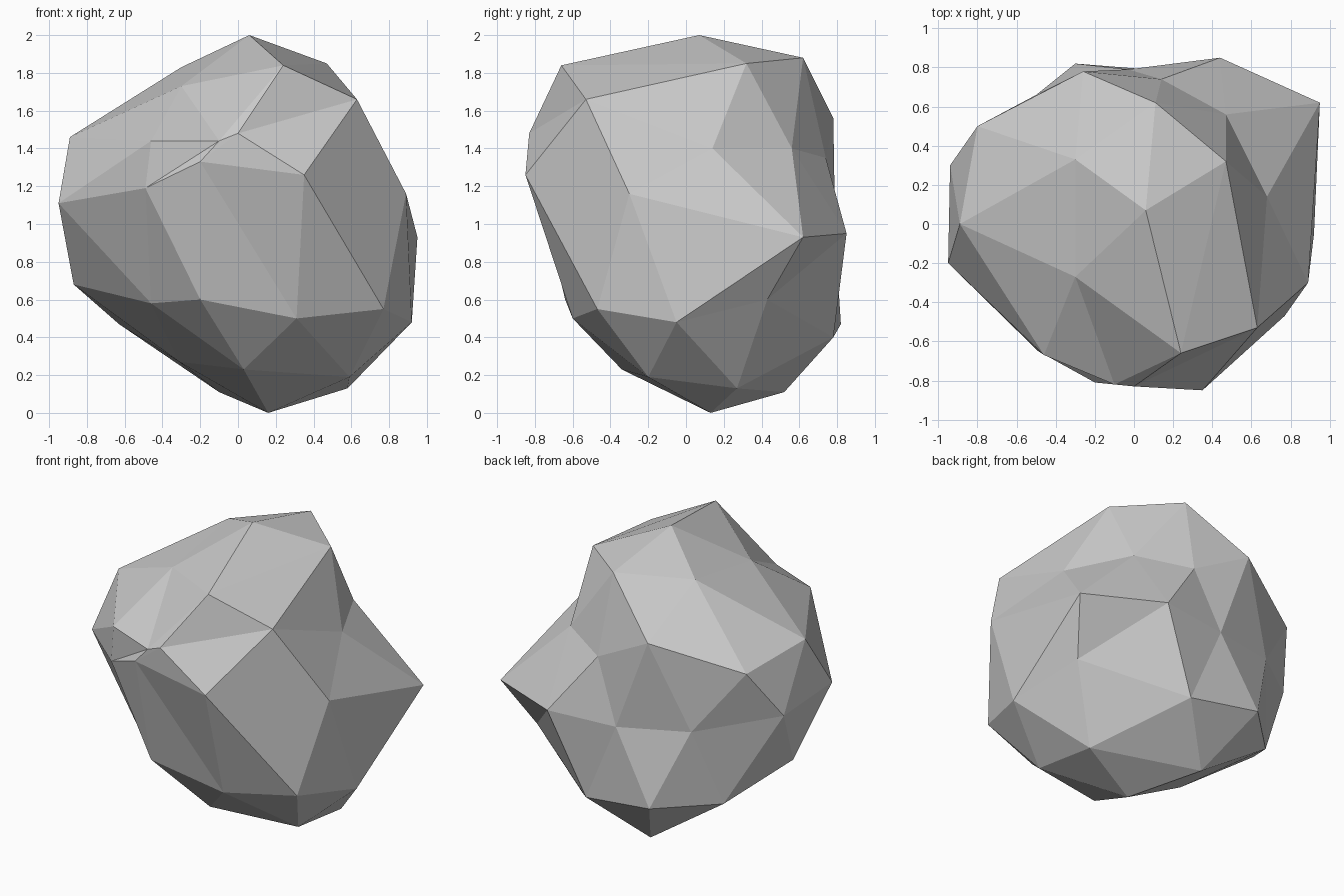
import bpy
import bmesh
from math import atan2, degrees

# Remove the default object
default_object = bpy.data.objects.get("Cube")
if default_object:
    bpy.data.objects.remove(default_object, do_unlink=True)

# Sculpted positions of the boulder, ring by ring from crown to foot.
# Each ring runs counter-clockwise, starting at the front.
crown = [(.06, .07, 2)]
shoulder = [(.24, -.66, 1.84), (.47, .32, 1.85), (.11, .62, 1.88),
            (-.3, .33, 1.83), (-.3, -.27, 1.73)]
upper_ridge = [(-.1, -.82, 1.44), (.63, -.53, 1.66), (.47, .56, 1.4),
               (-.26, .78, 1.56), (-.89, 0, 1.46)]
upper_corners = [(0, -.83, 1.48), (.68, .14, 1.4), (.14, .74, 1.35),
                 (-.8, .5, 1.39), (-.46, -.67, 1.44)]
waist = [(-.2, -.81, 1.33), (.35, -.85, 1.26), (.89, -.3, 1.16),
         (.95, .62, .93), (.44, .85, .95), (-.03, .79, .94),
         (-.5, .66, .98), (-.94, .3, 1.07), (-.95, -.2, 1.11),
         (-.49, -.65, 1.19)]
lower_corners = [(-.2, -.64, .6), (.77, -.47, .55), (.81, .43, .6),
                 (-.3, .82, .47), (-.87, .1, .68)]
lower_ridge = [(.31, -.6, .5), (.92, -.05, .48), (.2, .78, .4),
               (-.63, .5, .47), (-.46, -.36, .58)]
underside = [(.03, -.34, .23), (.59, -.2, .19), (.58, .27, .13),
             (-.1, .52, .11), (-.31, .07, .27)]
foot = [(.16, .13, 0)]
rings = (crown + shoulder + upper_ridge + upper_corners + waist
         + lower_corners + lower_ridge + underside + foot)


def ring_order(vert):
    """Sort key: height level first, then angle around the vertical axis."""
    level = -round(vert.co.z, 1)
    if abs(level) == 1:
        return level, 0
    return level, (degrees(atan2(vert.co.y, vert.co.x)) + 120) % 360


def make_material(name, color):
    """One flat colour for both the viewport and the render."""
    material = bpy.data.materials.new(name)
    material.use_nodes = True
    material.diffuse_color = color
    shader = material.node_tree.nodes["Principled BSDF"]
    shader.inputs["Base Color"].default_value = color
    shader.inputs["Roughness"].default_value = .9
    return material


# Shape a low-poly icosphere into the boulder
bm = bmesh.new()
bmesh.ops.create_icosphere(bm, subdivisions=2, radius=1)
for vert, position in zip(sorted(bm.verts, key=ring_order), rings):
    vert.co = position
bmesh.ops.recalc_face_normals(bm, faces=bm.faces)
for face in bm.faces:
    face.smooth = False

# Turn it into an object with a single stone colour
mesh = bpy.data.meshes.new("boulder")
bm.to_mesh(mesh)
bm.free()
mesh.materials.append(make_material("stone_grey", (.6, .6, .6, 1)))
boulder = bpy.data.objects.new("boulder", mesh)
bpy.context.scene.collection.objects.link(boulder)
